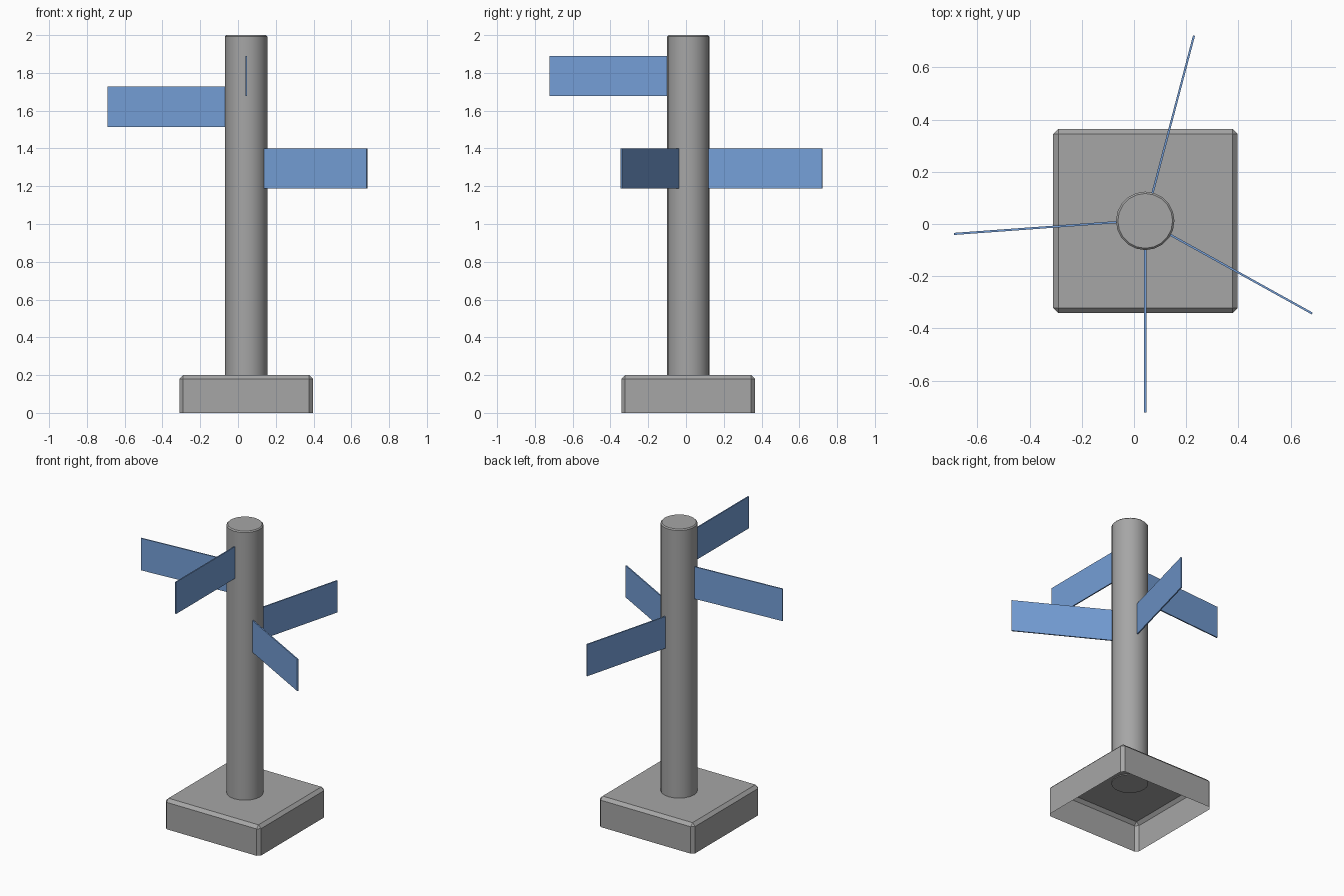
import bpy, bmesh, math
from mathutils import Matrix, Vector

if "Cube" in bpy.data.objects:
    bpy.data.objects.remove(bpy.data.objects["Cube"])


def material(name, rgb):
    m = bpy.data.materials.new(name)
    m.diffuse_color = (*rgb, 1.0)
    m.use_nodes = True
    m.node_tree.nodes["Principled BSDF"].inputs["Base Color"].default_value = m.diffuse_color
    return m


GREY = material("stone grey", (0.38, 0.38, 0.38))
BLUE = material("sign blue", (0.178, 0.347, 0.68))


def make_object(name, bm, mat):
    bmesh.ops.recalc_face_normals(bm, faces=bm.faces)
    mesh = bpy.data.meshes.new(name)
    bm.to_mesh(mesh)
    bm.free()
    mesh.materials.append(mat)
    ob = bpy.data.objects.new(name, mesh)
    bpy.context.collection.objects.link(ob)
    return ob


def box(x0, x1, y0, y1, z0, z1):
    bm = bmesh.new()
    size = Matrix.Diagonal((x1 - x0, y1 - y0, z1 - z0, 1))
    centre = Matrix.Translation(((x0 + x1) / 2, (y0 + y1) / 2, (z0 + z1) / 2))
    bmesh.ops.create_cube(bm, size=1, matrix=centre @ size)
    return bm


# base: bevelled block, open underneath
bm = box(-0.31, 0.397, -0.342, 0.365, 0, 0.2)
bm.normal_update()
bmesh.ops.delete(bm, geom=[f for f in bm.faces if f.normal.z < -0.5], context='FACES_ONLY')
bmesh.ops.bevel(bm, geom=[e for e in bm.edges if not e.is_boundary],
                offset=0.02, segments=1, affect='EDGES')
make_object("base", bm, GREY)

# pole: cylinder with a small bevel around the top
PX, PY, R = 0.043, 0.012, 0.112
bm = bmesh.new()
bmesh.ops.create_cone(bm, cap_ends=True, segments=20, radius1=R, radius2=R, depth=1.805,
                      matrix=Matrix.Translation((PX, PY, 0.195 + 1.805 / 2)))
rim = [e for e in bm.edges if all(v.co.z > 1.9 for v in e.verts)]
bmesh.ops.bevel(bm, geom=rim, offset=0.007, segments=1, affect='EDGES')
pole = make_object("pole", bm, GREY)
bpy.context.view_layer.objects.active = pole
pole.select_set(True)
bpy.ops.object.shade_smooth_by_angle(angle=math.radians(30))
pole.select_set(False)


# signs: thin boards radiating from the pole
def sign(name, start, end, z0, z1):
    a, b = Vector(start), Vector(end)
    d = b - a
    bm = box(-0.012, d.length, -0.004, 0.004, z0, z1)
    bm.transform(Matrix.Translation((a.x, a.y, 0)) @ Matrix.Rotation(math.atan2(d.y, d.x), 4, 'Z'))
    make_object(name, bm, BLUE)


sign("front_sign", (0.043, -0.10), (0.043, -0.722), 1.677, 1.89)
sign("left_sign", (-0.068, 0.007), (-0.69, -0.038), 1.513, 1.728)
sign("right_sign", (0.14, -0.042), (0.683, -0.343), 1.187, 1.40)
sign("back_sign", (0.072, 0.122), (0.23, 0.722), 1.187, 1.40)
